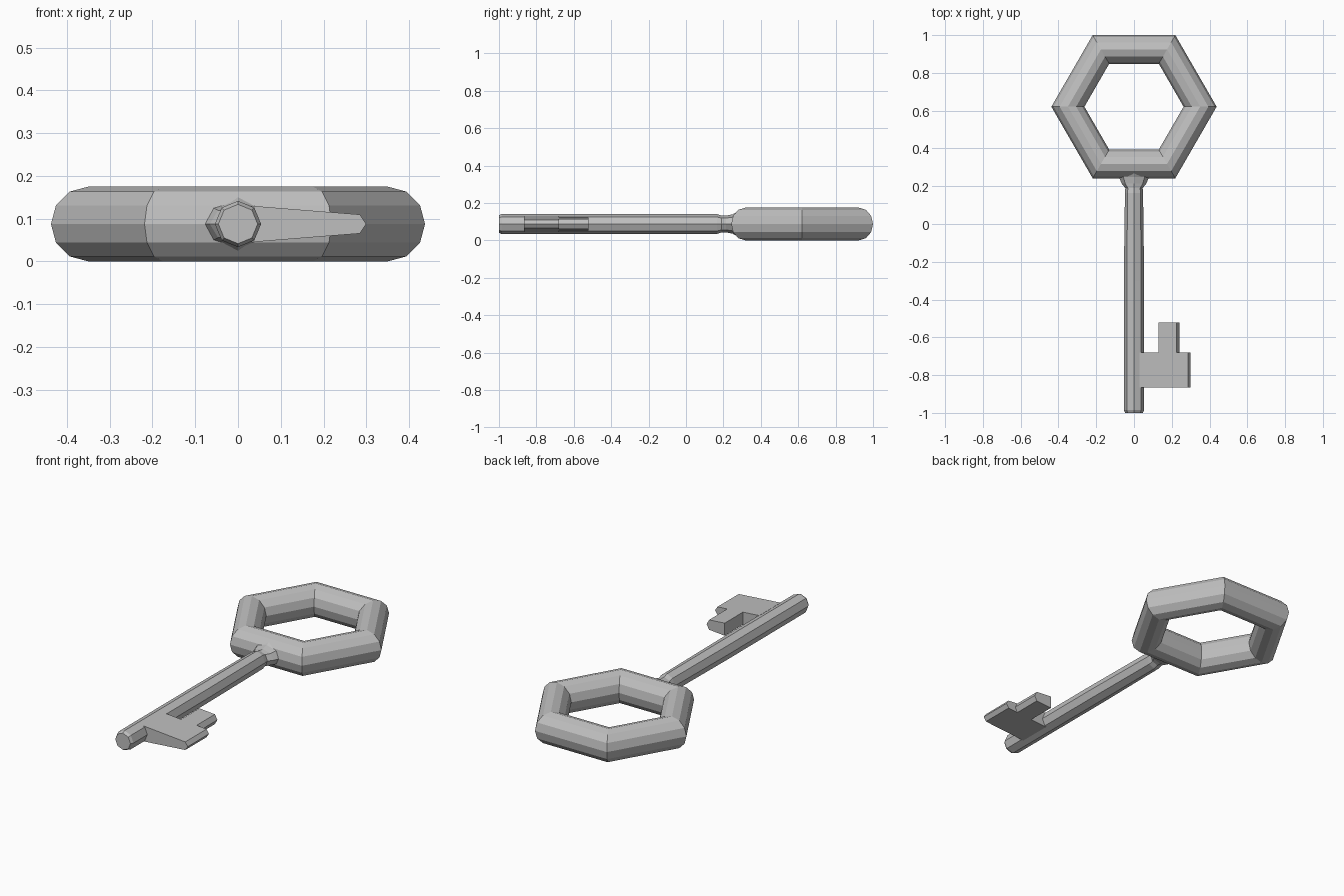
import bpy, bmesh, math

cube = bpy.data.objects.get("Cube")
if cube:
    bpy.data.objects.remove(cube, do_unlink=True)

MID_Z = 0.0875

steel = bpy.data.materials.new("grey_metal")
steel.use_nodes = True
GREY = (0.52, 0.52, 0.52, 1)
steel.diffuse_color = GREY
steel.node_tree.nodes["Principled BSDF"].inputs["Base Color"].default_value = GREY


def loft(name, rings):
    """Skin a list of matching point loops and cap both ends."""
    bm = bmesh.new()
    loops = [[bm.verts.new(p) for p in ring] for ring in rings]
    n = len(loops[0])
    for a, b in zip(loops, loops[1:]):
        for i in range(n):
            j = (i + 1) % n
            bm.faces.new((a[i], a[j], b[j], b[i]))
    bm.faces.new(loops[0])
    bm.faces.new(loops[-1])
    bmesh.ops.recalc_face_normals(bm, faces=bm.faces)
    mesh = bpy.data.meshes.new(name)
    bm.to_mesh(mesh)
    bm.free()
    mesh.materials.append(steel)
    obj = bpy.data.objects.new(name, mesh)
    bpy.context.collection.objects.link(obj)
    return obj


def octagon(y, rx, rz):
    angles = [math.tau * i / 8 for i in range(8)]
    return [(rx * math.cos(a), y, MID_Z + rz * math.sin(a)) for a in angles]


def wedge(name, x0, x1, y0, y1):
    """Plate that thins towards +x and ends in a blunt ridge."""
    def half(x):
        return 0.045 - 0.08 * x
    shoulder = x1 - 0.015
    section = [(x0, half(x0)), (shoulder, half(shoulder)), (x1, 0),
               (shoulder, -half(shoulder)), (x0, -half(x0))]
    return loft(name, [[(x, y, MID_Z + z) for x, z in section] for y in (y0, y1)])


# Hexagonal bow
bpy.ops.mesh.primitive_torus_add(major_segments=6, minor_segments=12,
                                 major_radius=0.35, minor_radius=0.0875,
                                 location=(0, 0.621, MID_Z))
bow = bpy.context.object
bow.name = "bow"
bow.data.materials.append(steel)

# Octagonal shaft with a chamfered tip
loft("shaft", [octagon(y, rx, rz) for y, rx, rz in (
    (-1.0, 0.046, 0.046), (-0.985, 0.054, 0.054), (-0.3, 0.054, 0.054),
    (0.165, 0.048, 0.053), (0.19, 0.046, 0.045))])

# Flared collar running into the bow
loft("collar", [octagon(y, rx, rz) for y, rx, rz in (
    (0.19, 0.046, 0.045), (0.215, 0.066, 0.045),
    (0.25, 0.08, 0.052), (0.285, 0.085, 0.072))])

# Bit and its tooth
wedge("bit", 0.03, 0.30, -0.865, -0.68)
wedge("bit_tooth", 0.13, 0.24, -0.68, -0.522)
